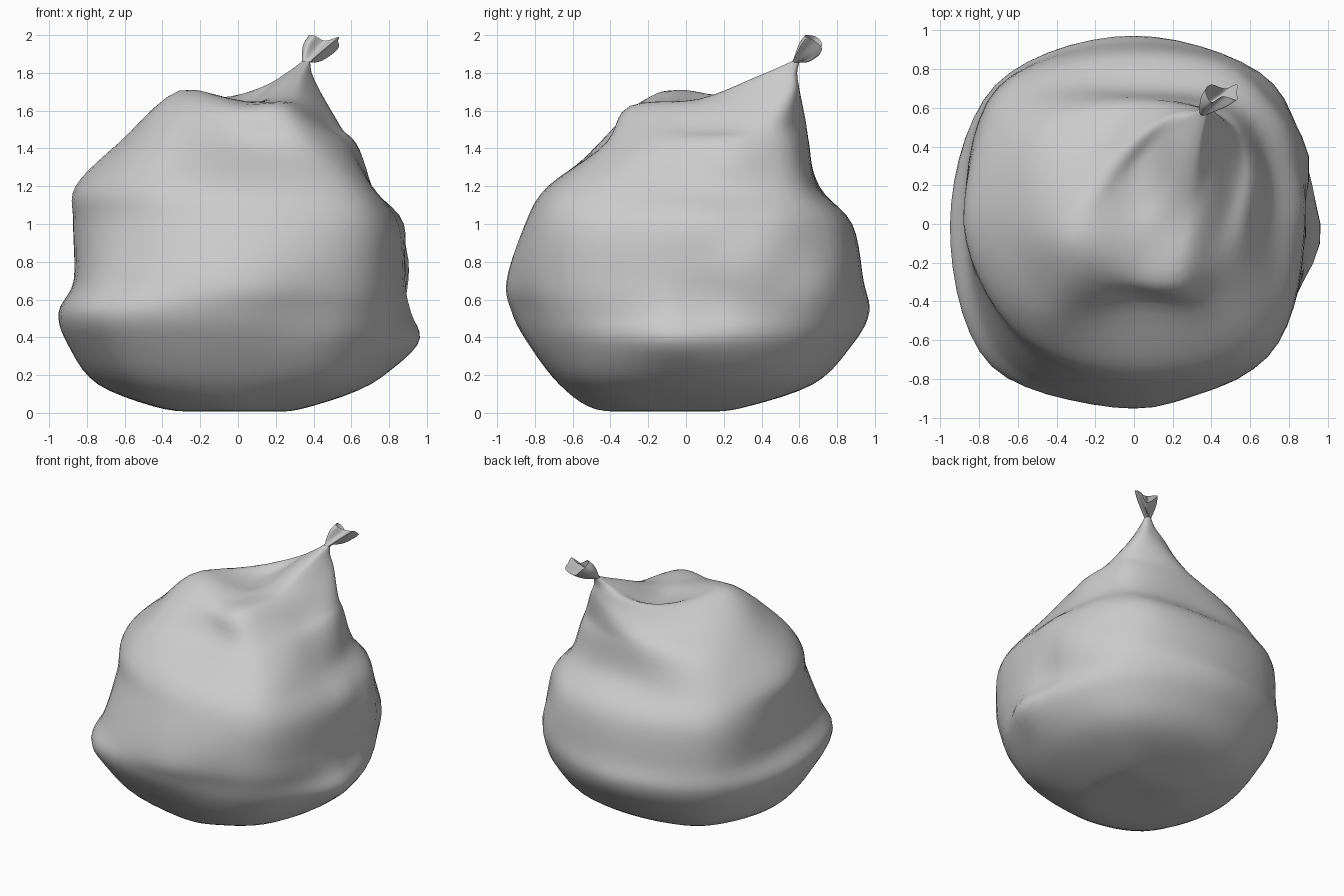
import bpy, math
from mathutils import Vector

if "Cube" in bpy.data.objects:
    bpy.data.objects.remove(bpy.data.objects["Cube"])

# Body rings: height, then radius every 45 degrees starting at +x
body = [
    (0.02, .33, .35, .26, .35, .38, .48, .48, .40),
    (0.15, .70, .74, .67, .74, .74, .76, .67, .72),
    (0.36, .93, .93, .88, .93, .90, .95, .83, .88),
    (0.53, .91, 1.0, .97, 1.01, .95, 1.04, .92, .94),
    (0.70, .89, 1.02, .94, 1.0, .87, .96, .95, .97),
    (1.00, .86, .98, .88, .98, .87, .85, .85, .96),
    (1.20, .71, .82, .70, .87, .86, .80, .73, .84),
    (1.43, .58, .75, .65, .69, .63, .61, .41, .55),
]
rings = [[Vector((.02, -.10, 0)) + Vector((.12 * math.cos(k * math.pi / 4),
                                           .12 * math.sin(k * math.pi / 4), .01)) for k in range(8)]]
for z, *radii in body:
    rings.append([Vector((r * math.cos(k * math.pi / 4), r * math.sin(k * math.pi / 4), z))
                  for k, r in enumerate(radii)])

# Slumped shoulder with two humps, then the cloth gathered towards the knot
shoulder = [(.49, .12, 1.51), (.51, .50, 1.53), (.12, .63, 1.55), (-.20, .38, 1.59),
            (-.32, .03, 1.69), (-.25, -.13, 1.70), (0, -.27, 1.62), (.27, -.26, 1.62)]
gather = [(.43, .35, 1.65), (.43, .56, 1.70), (.29, .60, 1.71), (.14, .53, 1.73),
          (.02, .33, 1.64), (.06, .13, 1.63), (.18, .08, 1.66), (.31, .10, 1.66)]
neck = Vector((.36, .58, 1.86))


def neck_ring(r, z):
    return [Vector((neck.x + r * math.cos(k * math.pi / 4),
                    neck.y + r * math.sin(k * math.pi / 4), z)) for k in range(8)]


upper = [Vector(p) for p in gather]
rings += [[Vector(p) for p in shoulder], upper,
          [p.lerp(neck, 0.6) for p in upper], neck_ring(.022, 1.86)]

# Flared, folded mouth above the knot
mouth = [Vector(p) for p in [(.53, .68, 1.97), (.53, .72, 1.93), (.47, .70, 1.89), (.40, .72, 1.95),
                             (.37, .69, 1.99), (.40, .63, 2.0), (.46, .66, 1.97), (.53, .64, 1.99)]]
middle = sum(mouth, Vector()) / 8
mid = [p.lerp(neck, 0.45) + (p - middle) * .25 for p in mouth]
tuft = [neck_ring(.022, 1.855), mid, mouth]


def spline(a, b, c, d, t):
    return 0.5 * (2 * b + (c - a) * t + (2 * a - 5 * b + 4 * c - d) * t * t
                  + (3 * b - a - 3 * c + d) * t ** 3)


def smooth_closed(ring, n):
    m = len(ring)
    return [spline(ring[k - 1], ring[k], ring[(k + 1) % m], ring[(k + 2) % m], j / n)
            for k in range(m) for j in range(n)]


def smooth_rings(rows, n):
    last = len(rows) - 1
    out = []
    for i in range(last):
        quad = [rows[max(i - 1, 0)], rows[i], rows[i + 1], rows[min(i + 2, last)]]
        out += [[spline(*p, j / n) for p in zip(*quad)] for j in range(n)]
    return out + [rows[-1]]


# Local bulges (+) and dents (-): centre, reach, depth
dents = [((.90, .33, .78), .24, .04), ((.90, .12, .60), .20, -.03), ((.95, -.10, .40), .25, .03),
         ((.68, .66, .92), .26, -.04), ((.35, -.87, .55), .3, -.02), ((.87, .1, 1.02), .2, .02),
         ((.62, .22, 1.36), .24, .03)]


def dented(p):
    out = Vector((p.x, p.y, 0)).normalized()
    q = p.copy()
    for c, reach, depth in dents:
        f = max(0, 1 - ((p - Vector(c)).length / reach) ** 2)
        q += out * depth * f * f
    return q


def loft(name, rows, base=None):
    rows = smooth_rings([smooth_closed(r, 7) for r in rows], 5)
    n = len(rows[0])
    verts = [p for r in rows for p in r]
    if base:
        verts = [dented(p) for p in verts]
    faces = [(i * n + k, i * n + (k + 1) % n, (i + 1) * n + (k + 1) % n, (i + 1) * n + k)
             for i in range(len(rows) - 1) for k in range(n)]
    if base:
        verts.append(Vector(base))
        faces += [((k + 1) % n, k, len(verts) - 1) for k in range(n)]
    for v in verts:
        v.z = min(max(v.z, 0), 2)
    mesh = bpy.data.meshes.new(name)
    mesh.from_pydata(verts, [], faces)
    mesh.shade_smooth()
    obj = bpy.data.objects.new(name, mesh)
    bpy.context.collection.objects.link(obj)
    return obj


# Bag body and tied mouth
loft("bag_body", rings, (.02, -.10, .01))
loft("bag_tied_mouth", tuft)
